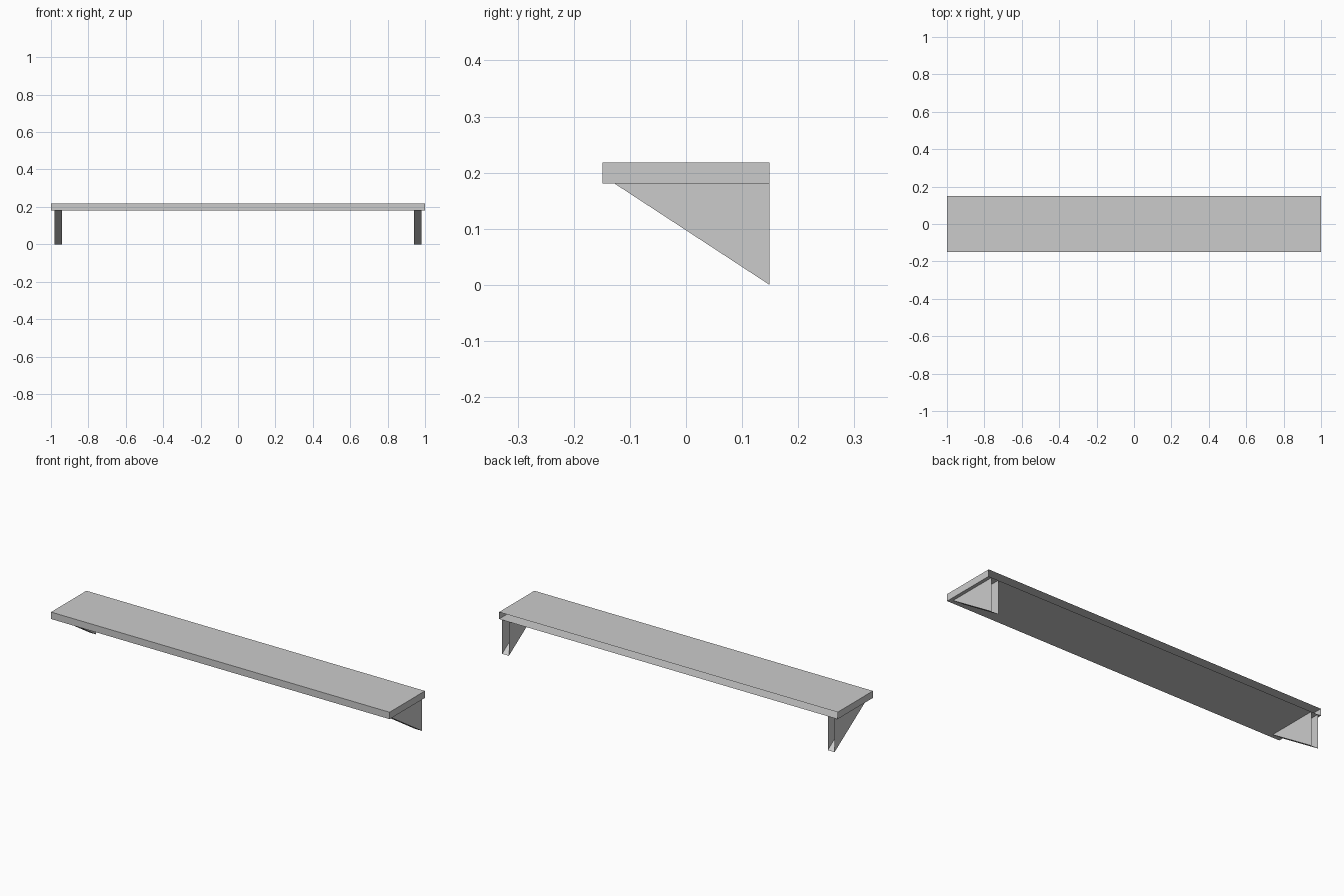
import bpy
import bmesh

cube = bpy.data.objects.get("Cube")
if cube:
    bpy.data.objects.remove(cube, do_unlink=True)

grey = bpy.data.materials.new("plain_grey")
grey.use_nodes = True
colour = (0.6, 0.6, 0.6, 1)
grey.diffuse_color = colour
grey.node_tree.nodes["Principled BSDF"].inputs["Base Color"].default_value = colour

BACK = 0.149       # wall side
UNDERSIDE = 0.181  # where the brackets meet the shelf


def open_prism(name, profile, x0, x1, is_open):
    """Extrude a (y, z) profile along x, leaving out the faces chosen by is_open."""
    bm = bmesh.new()
    end = bm.faces.new([bm.verts.new((x0, y, z)) for y, z in profile])
    result = bmesh.ops.extrude_face_region(bm, geom=[end], use_keep_orig=True)
    moved = [g for g in result["geom"] if isinstance(g, bmesh.types.BMVert)]
    bmesh.ops.translate(bm, verts=moved, vec=(x1 - x0, 0, 0))
    bmesh.ops.recalc_face_normals(bm, faces=bm.faces[:])
    hidden = [f for f in bm.faces if is_open(f.normal)]
    bmesh.ops.delete(bm, geom=hidden, context='FACES_ONLY')
    mesh = bpy.data.meshes.new(name)
    bm.to_mesh(mesh)
    bm.free()
    mesh.materials.append(grey)
    obj = bpy.data.objects.new(name, mesh)
    bpy.context.collection.objects.link(obj)
    return obj


# Shelf board, open towards the wall
board = [(-BACK, UNDERSIDE), (BACK, UNDERSIDE), (BACK, 0.218), (-BACK, 0.218)]
open_prism("shelf_board", board, -1, 1, lambda n: n.y > 0.9)

# Triangular brackets, open towards the wall and under the board
wedge = [(-0.128, UNDERSIDE), (BACK, 0), (BACK, UNDERSIDE)]
for name, x0, x1 in (("right_bracket", -0.982, -0.942), ("left_bracket", 0.942, 0.982)):
    open_prism(name, wedge, x0, x1, lambda n: n.y > 0.9 or n.z > 0.9)
